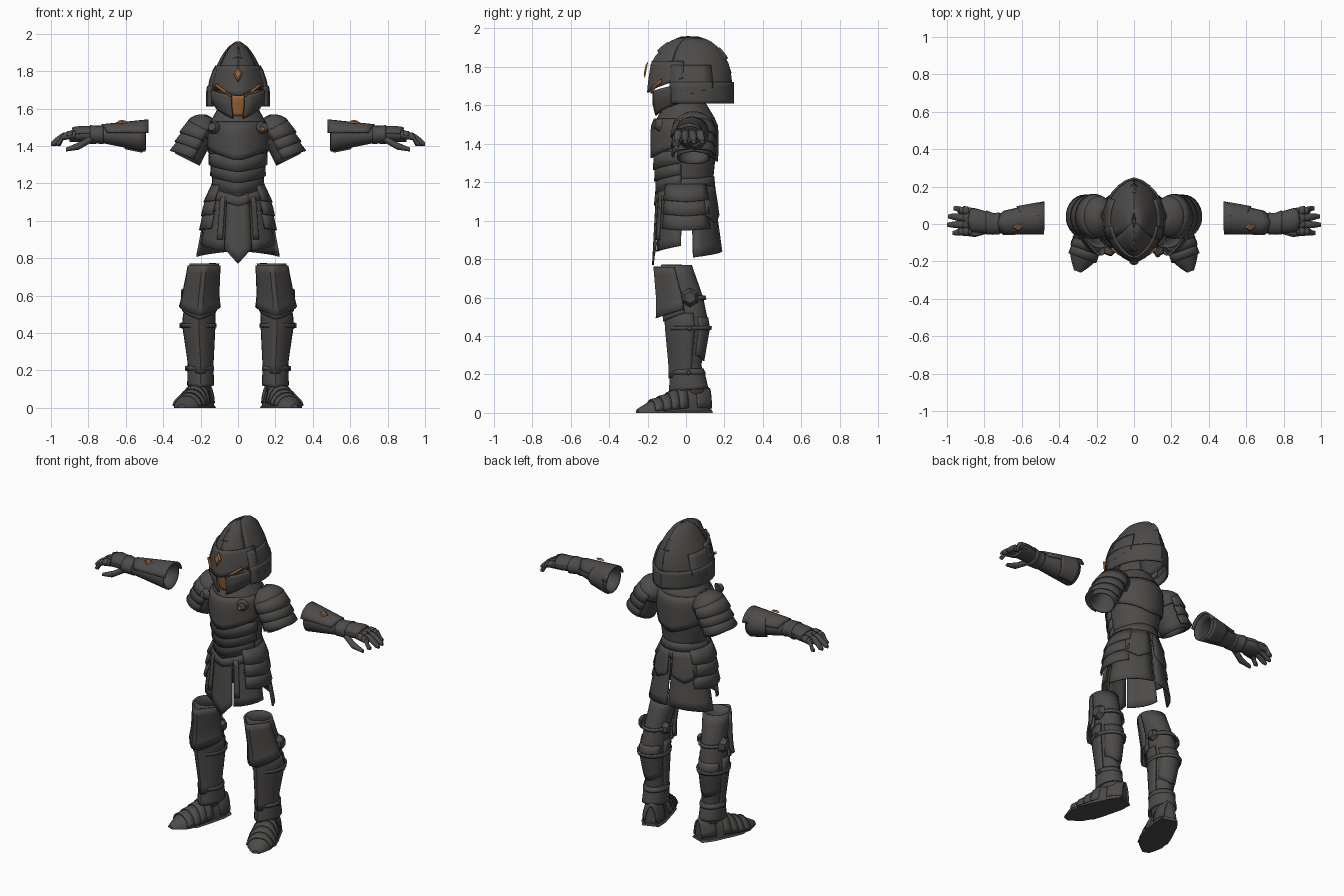
import bpy, bmesh
from math import sin, cos, radians, sqrt
from mathutils import Matrix, Vector

cube = bpy.data.objects.get("Cube")
if cube:
    bpy.data.objects.remove(cube)

# Plate thickness, and the angular spans plates cover (front is zero, left is ninety)
SHELL = .01
AROUND, FRONT, BACK = (-180, 180), (-80, 80), (100, 260)
CENTRE, SIDE, OUTER = (-20, 20), (45, 135), (-20, 200)
LEFT_FRONT, LEFT_BACK, UPPER_HALF = (22, 80), (102, 178), (-90, 90)


def make_material(name, *colour):
    material = bpy.data.materials.new(name)
    material.use_nodes = True
    material.diffuse_color = (*colour, 1)
    shader = material.node_tree.nodes["Principled BSDF"]
    shader.inputs["Base Color"].default_value = (*colour, 1)
    return material


STEEL = make_material("dark steel", .075, .071, .068)
BRONZE = make_material("bronze", .33, .13, .04)


def finish(name, bm, material, thickness, mirror):
    """Turn a bmesh into an object with optional shell and mirror."""
    mesh = bpy.data.meshes.new(name)
    bm.to_mesh(mesh)
    bm.free()
    mesh.materials.append(material)
    for polygon in mesh.polygons:
        polygon.use_smooth = True
    mesh.set_sharp_from_angle(angle=radians(30))
    obj = bpy.data.objects.new(name, mesh)
    bpy.context.scene.collection.objects.link(obj)
    if thickness:
        shell = obj.modifiers.new("shell", 'SOLIDIFY')
        shell.thickness, shell.offset = thickness, -1
    if mirror:
        obj.modifiers.new("mirror", 'MIRROR')


def profile(*stations):
    """Body whose radii and centre blend between stations (z, rx, ry, cx, cy)."""
    def body(z):
        for high, low in zip(stations, stations[1:]):
            if z >= low[0]:
                break
        blend = (z - high[0]) / (low[0] - high[0])
        return [a + (b - a) * blend for a, b in zip(high[1:], low[1:])]
    return body


def vee(depth):
    """Hem that drops to a point in the middle."""
    return lambda across, down: -depth * down * (1 - abs(2 * across - 1))


def slant(depth):
    """Hem that rises towards the end of the span."""
    return lambda across, down: depth * down * across


def plate(name, body, top, low, span=AROUND, layer=1, flare=0, ridge=0, spine=0, hem=slant(0),
          steps=6, material=STEEL, mirror=False, place=Matrix(), solid=False):
    """Plate wrapped around a body, a number of layers out, with optional creases."""
    bm = bmesh.new()
    start, end = span
    full = span == AROUND
    columns = max(4, round((end - start) / 15))
    count = columns if full else columns + 1
    grid = []
    for row in range(steps + 1):
        down = row / steps
        z = top + (low - top) * down
        rx, ry, *centre = body(z)
        cx, cy = centre or (0, 0)
        gap = (layer + flare * down) * SHELL
        ring = []
        for column in range(count):
            across = column / columns
            degrees = start + (end - start) * across
            angle = radians(degrees)
            turn = abs((degrees + 180) % 360 - 180)
            crease = spine * max(0, turn / 40 - 3.5) - ridge * max(0, 1 - turn / 40)
            point = Vector((cx + (rx + gap) * sin(angle),
                            cy - (ry + gap) * cos(angle) + crease,
                            z + hem(across, down)))
            ring.append(bm.verts.new(place @ point))
        grid.append(ring)
    for upper, lower in zip(grid, grid[1:]):
        for a in range(count if full or solid else columns):
            b = (a + 1) % count
            bm.faces.new((upper[a], lower[a], lower[b], upper[b]))
    if solid:
        bm.faces.new(grid[0])
        bm.faces.new(reversed(grid[-1]))
    finish(name, bm, material, 0 if solid else SHELL, mirror)


def pair(*args, **options):
    plate(*args, mirror=True, **options)


def boss(name, location, normal, radius, sides, depth=SHELL, material=STEEL, stretch=1, mirror=True):
    """Low bevelled boss facing along a normal."""
    bm = bmesh.new()
    bmesh.ops.create_cone(bm, cap_ends=True, segments=sides, radius1=radius,
                          radius2=radius * .6, depth=depth)
    turn = Vector(normal).to_track_quat('Z', 'Y').to_matrix().to_4x4()
    bm.transform(Matrix.Translation(location) @ turn @ Matrix.Diagonal((1, stretch, 1, 1)))
    finish(name, bm, material, 0, mirror)


# Helmet: pointed dome with crest, neck guard, brow, cheeks and face mask
def dome(z):
    rise = max(0, (z - 1.7) / .26)
    curve = sqrt(1 - rise * rise)
    return .16 * curve * (1 - .35 * rise), .2 * curve, 0, .02


def crest(z):
    radius = .22 - abs(z)
    return radius, radius, -1.73, .02


face = profile((1.75, .16, .18), (1.65, .16, .18), (1.55, .12, .16))
crown = 1.958
sideways = Matrix.Rotation(radians(90), 4, 'Y')
plate("helmet_skull", dome, crown, 1.7, span=(58, 302), layer=0, spine=.02, steps=10)
plate("helmet_forehead", dome, crown, 1.74, span=(-60, 60), layer=0, ridge=.02, hem=vee(.03), steps=10)
plate("helmet_crest", crest, .03, -.03, span=(-170, -20), layer=0, place=sideways)
for start in range(-150, -50, 30):
    plate("crest_plate", crest, .03, -.03, span=(start, start + 18), place=sideways)
plate("neck_guard", dome, 1.72, 1.61, span=(62, 298), spine=.02)
plate("helmet_brow", dome, 1.83, 1.74, span=FRONT, ridge=.02, hem=vee(.08))
pair("temple_plate", dome, 1.81, 1.69, span=(60, 125), hem=vee(.03))
pair("cheek_guard", face, 1.72, 1.57, span=(13, 98), layer=0,
     hem=lambda across, down: slant(.06)(across, down) - .05 * (1 - across) * (1 - down / 2))
pair("eye_trim", face, 1.735, 1.72, span=(12, 46), material=BRONZE, steps=1,
     hem=lambda across, down: -.06 * (1 - across))
plate("face_mask", face, 1.67, 1.56, span=CENTRE, layer=-2, material=BRONZE)
boss("brow_gem", (0, -.21, 1.785), (0, -1, .2), .026, 4, material=BRONZE, stretch=1.7, mirror=False)

# Torso: cuirass with gorget, breastplate, back plate and belly lames
torso = profile((1.6, .1, .1), (1.5, .16, .16), (1.4, .16, .16), (1.2, .13, .14))
plate("cuirass", torso, 1.6, 1.19, layer=0, ridge=SHELL, steps=8)
plate("gorget", torso, 1.61, 1.53, ridge=SHELL, hem=vee(.02))
plate("breastplate", torso, 1.53, 1.39, span=FRONT, ridge=.02, hem=vee(.07))
plate("back_plate", torso, 1.53, 1.37, span=BACK, hem=vee(.07))
for lame in range(3):
    top = 1.36 - lame * .06
    plate("belly_lame", torso, top, top - .06, span=FRONT, layer=.5, flare=1, ridge=SHELL,
          hem=vee(.04), steps=2)
boss("chest_rondel", (.135, -.15, 1.5), (.4, -1, .2), .036, 10, depth=.03)
boss("chest_emblem", (.13, -.17, 1.49), (.4, -1, .2), .018, 6, material=BRONZE, mirror=False)

# Pauldrons: cap and stacked lames over an open sleeve, tilted outward
sleeve = profile((.1, .01, .02), (.08, .05, .06), (.04, .08, .1), (-.2, .08, .09))
tilt = Matrix.Translation((.2, .04, 1.47)) @ Matrix.Rotation(radians(-27), 4, 'Y')
pair("sleeve", sleeve, .05, -.16, layer=-.5, place=tilt)
pair("shoulder_cap", sleeve, .1, -.01, place=tilt, steps=8)
for lame in range(3):
    top = .03 - lame * .055
    pair("shoulder_lame", sleeve, top, top - .06, span=OUTER, flare=1.5, hem=vee(.02),
         place=tilt, steps=2)

# Skirt: fauld, pointed belts, tassets and split panels
skirt = profile((1.2, .13, .14), (1.1, .17, .15), (.8, .21, .17))
plate("fauld", skirt, 1.23, 1.05, layer=0)
for belt in range(2):
    top = 1.23 - belt * .05
    plate("waist_belt", skirt, top, top - .05, ridge=SHELL, steps=2,
          hem=lambda across, down: -.05 * max(0, 1 - abs(across * 5 - 2.5)))
plate("front_panel", skirt, 1.15, .85, span=CENTRE, hem=vee(.08))
pair("front_side_panel", skirt, 1.14, .84, span=LEFT_FRONT, layer=0, hem=slant(.03))
pair("back_panel", skirt, 1.14, .81, span=LEFT_BACK, layer=0, flare=2, hem=slant(.03))
for row in range(3):
    top = 1.19 - row * .075
    pair("hip_tasset", skirt, top, top - .08, span=SIDE, flare=1, hem=vee(SHELL), steps=2)
pair("back_tasset", skirt, 1.17, 1.03, span=(128, 175), flare=1, hem=vee(.04))
pair("skirt_strap", skirt, 1.13, .9, span=(24, 33))

# Legs: open tube with knee plates, greave, calf plate, straps and ankle guard
leg = profile((.77, .08, .08, .18, -.05), (.6, .07, .09, .2, 0), (.45, .08, .1, .21, .02),
              (.25, .06, .07, .2, .01), (.1, .05, .08, .2, .02))
pair("leg", leg, .77, .08, layer=0, steps=12)
pair("knee_plate", leg, .76, .54, span=FRONT, flare=3, ridge=.04, hem=vee(.05))
pair("lower_knee_plate", leg, .59, .52, span=FRONT, layer=2, ridge=.02, hem=vee(.05))
pair("greave", leg, .52, .2, span=(-105, 105), ridge=.02, hem=vee(.02), steps=8)
pair("calf_plate", leg, .5, .3, span=(118, 242), layer=.5, hem=vee(.03))
for height in (.6, .44, .21):
    pair("leg_strap", leg, height + SHELL, height - SHELL, layer=1.5, steps=1)
    rx, ry, cx, cy = leg(height)
    boss("leg_buckle", (cx + rx + SHELL, cy, height), (1, 0, 0), .02, 4, depth=.03)
boss("outer_knee_wing", (.29, .02, .6), (1, 0, 0), .05, 6, depth=.03)
boss("inner_knee_wing", (.12, .02, .6), (-1, 0, 0), .04, 6, depth=.03)
pair("ankle_guard", leg, .23, .13, flare=1, ridge=SHELL, hem=vee(.02))

# Feet: flat-soled boot turned outward, profile running heel to toe
foot = profile((.12, .04, .13), (.08, .06, .15), (0, .07, .15), (-.12, .08, .09), (-.2, .07, .06),
               (-.27, .02, .02))
sole = profile((.13, .05, .02), (.08, .07, .02), (-.13, .09, .02), (-.27, .02, SHELL))
stance = (Matrix.Translation((.21, 0, 0)) @ Matrix.Rotation(radians(20), 4, 'Z')
          @ Matrix.Rotation(radians(-90), 4, 'X'))
pair("boot", foot, .12, -.27, span=UPPER_HALF, layer=0, place=stance, steps=10, solid=True)
pair("boot_sole", sole, .13, -.27, span=UPPER_HALF, layer=0, place=stance, solid=True)
for lame in range(4):
    heel_side = -.01 - lame * .045
    pair("toe_lame", foot, heel_side, heel_side - .05, span=FRONT, layer=.3, flare=.7,
         place=stance, steps=2)
pair("heel_plate", foot, .13, .04, span=FRONT, layer=.5, place=stance)

# Gauntlets: profile running out along the arm from cuff to knuckles
forearm = profile((-.5, .08, .08, 1.45, .03), (-.75, .04, .05, 1.46, 0), (-.85, .04, .06, 1.46, .02),
                  (-.9, .03, .06, 1.45, .02))
reach = Matrix.Rotation(radians(-90), 4, 'Y')
pair("gauntlet", forearm, -.495, -.75, layer=0, place=reach)
pair("hand", forearm, -.74, -.9, layer=0, place=reach, solid=True)
pair("forearm_plate", forearm, -.48, -.7, span=(15, 165), hem=vee(.03), place=reach)
pair("elbow_guard", forearm, -.51, -.6, span=BACK, hem=vee(.03), place=reach)
pair("wrist_cuff", forearm, -.72, -.79, layer=.5, flare=.6, place=reach)
pair("hand_plate", forearm, -.78, -.87, span=(10, 170), layer=.6, hem=vee(.02), place=reach)
for index, tip in enumerate((.97, 1, .995, .965)):
    y = index * .035 - .038
    finger = profile((-.87, .02, .02, 1.46, y), (-.94, .02, .02, 1.45, y * 1.1),
                     (.02 - tip, .02, .015, 1.42, y * 1.25), (-tip, SHELL, SHELL, 1.41, y * 1.25))
    pair("finger", finger, -.87, -tip, layer=0, place=reach, solid=True)
    pair("knuckle", finger, -.885, -.915, span=(0, 180), layer=.5, place=reach, steps=2)
thumb = profile((-.78, .02, .02, 1.44, -.03), (-.85, .02, .02, 1.4, -.05), (-.92, SHELL, SHELL, 1.38, -.05))
pair("thumb", thumb, -.78, -.92, layer=0, place=reach, solid=True)
boss("gauntlet_emblem", (.62, -.02, 1.53), (0, -.4, 1), .03, 4, material=BRONZE, stretch=.7)
